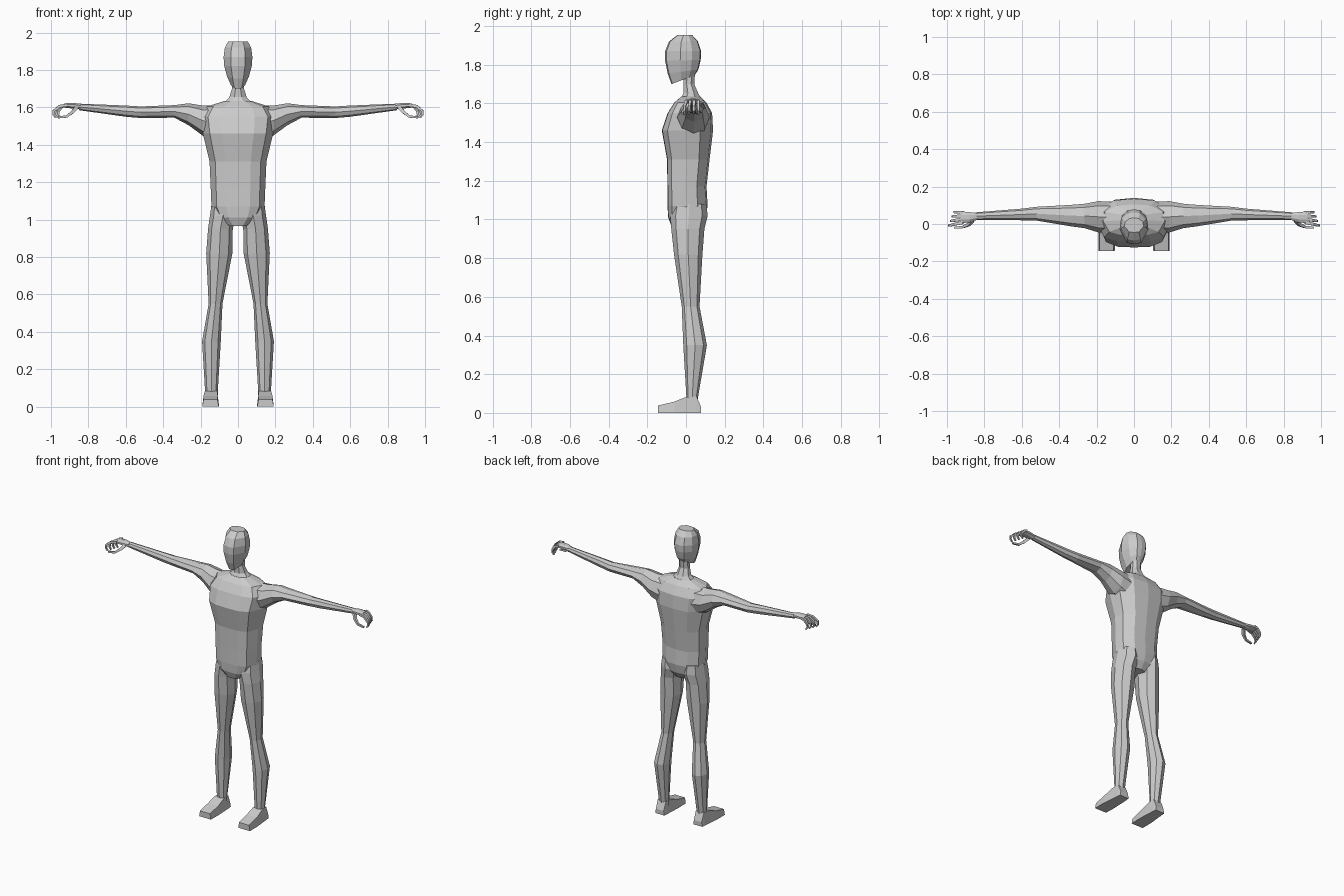
import bpy
from math import sin, cos, pi
from mathutils import Vector

cube = bpy.data.objects.get("Cube")
if cube:
    bpy.data.objects.remove(cube)

grey = bpy.data.materials.new("light_grey")
grey.use_nodes = True
COLOUR = (0.6, 0.6, 0.6, 1)
grey.diffuse_color = COLOUR
grey.node_tree.nodes["Principled BSDF"].inputs["Base Color"].default_value = COLOUR


def ngon(n, turn=0.0):
    return [(cos(2 * pi * i / n + turn), sin(2 * pi * i / n + turn)) for i in range(n)]


def mirrored(half):
    """Close a half outline, running from x = 0 to x = 0, across x."""
    return half + [(-x, y) for x, y in half[-2:0:-1]]


def loft(name, rings, outline, both_sides=False):
    """Skin rings given as (centre, first axis, second axis)."""
    n = len(outline)
    verts = [Vector(c) + Vector(u) * a + Vector(v) * b
             for c, u, v in rings for a, b in outline]
    faces = [(r * n + i, r * n + (i + 1) % n, (r + 1) * n + (i + 1) % n, (r + 1) * n + i)
             for r in range(len(rings) - 1) for i in range(n)]
    faces += [tuple(reversed(range(n))), tuple(range(len(verts) - n, len(verts)))]
    mesh = bpy.data.meshes.new(name)
    mesh.from_pydata(verts, [], faces)
    mesh.materials.append(grey)
    ob = bpy.data.objects.new(name, mesh)
    bpy.context.collection.objects.link(ob)
    # Consistent outward normals
    import bmesh
    bm = bmesh.new()
    bm.from_mesh(mesh)
    bmesh.ops.recalc_face_normals(bm, faces=bm.faces)
    bm.to_mesh(mesh)
    bm.free()
    if both_sides:
        ob.modifiers.new("mirror", 'MIRROR').use_mirror_merge = False
    return ob


def level(x0, x1, front, back, z_front, z_back=None):
    """Ring spanning x0..x1 and front..back, tilted if the two heights differ."""
    z_back = z_front if z_back is None else z_back
    return (((x0 + x1) / 2, (front + back) / 2, (z_front + z_back) / 2),
            ((x1 - x0) / 2, 0, 0),
            (0, (back - front) / 2, (z_back - z_front) / 2))


def upright(x, front, back, low, high):
    """Ring across an arm."""
    return ((x, (front + back) / 2, (low + high) / 2),
            (0, (back - front) / 2, 0), (0, 0, (high - low) / 2))


def digit(name, path, width):
    """Tapered four-sided finger along a path."""
    pts = [Vector(p) for p in path]
    rings = []
    for i, p in enumerate(pts):
        d = (pts[min(i + 1, len(pts) - 1)] - pts[max(i - 1, 0)]).normalized()
        side = d.cross(Vector((0, 1, 0))).normalized()
        w = width * (1 - 0.5 * i / (len(pts) - 1))
        rings.append((p, side.cross(d) * w, side * w))
    return loft(name, rings, ngon(4, pi / 4), True)


# Torso: broad flat chest, bevelled flanks, shoulders closing to the neck
body = mirrored([(0, -1), (.45, -.98), (.8, -.78), (1, -.1), (.94, .5), (.55, .92), (0, 1)])
loft("torso", [
    level(-.055, .055, -.075, .07, .965),
    level(-.115, .115, -.092, .10, 1.01),
    level(-.142, .142, -.096, .112, 1.07),
    level(-.146, .146, -.096, .106, 1.17),
    level(-.152, .152, -.098, .122, 1.31),
    level(-.188, .188, -.125, .140, 1.46),
    level(-.200, .200, -.095, .135, 1.55),
    level(-.165, .165, -.06, .105, 1.605),
    level(-.07, .07, -.025, .075, 1.635),
], body)

# Neck
loft("neck", [
    level(-.095, .095, -.04, .09, 1.61),
    level(-.05, .05, -.015, .065, 1.655),
    level(-.035, .035, -.015, .045, 1.70),
    level(-.035, .035, -.015, .05, 1.77),
], ngon(8, pi / 8))

# Head: flat face plane and sloping jaw
skull = mirrored([(0, -1), (.5, -.92), (1, -.15), (.9, .5), (.45, .95), (0, 1)])
loft("head", [
    level(-.038, .038, -.075, .045, 1.70, 1.745),
    level(-.058, .058, -.095, .064, 1.755, 1.775),
    level(-.074, .074, -.108, .076, 1.82, 1.825),
    level(-.077, .077, -.108, .078, 1.87),
    level(-.070, .070, -.088, .062, 1.92),
    level(-.052, .052, -.045, .032, 1.953),
], skull)

# Arms: deep at the armpit, slim at the wrist
loft("arms", [
    upright(.12, -.05, .12, 1.42, 1.61),
    upright(.19, -.045, .122, 1.45, 1.61),
    upright(.265, -.022, .108, 1.505, 1.622),
    upright(.34, -.012, .102, 1.545, 1.612),
    upright(.52, .018, .092, 1.543, 1.605),
    upright(.60, .02, .082, 1.55, 1.61),
    upright(.85, .022, .062, 1.585, 1.62),
], ngon(8), True)

# Hands: palm with curled fingers and a thumb
loft("palms", [
    upright(.84, .02, .06, 1.588, 1.62),
    upright(.88, .006, .066, 1.592, 1.626),
    upright(.93, .002, .07, 1.598, 1.622),
], ngon(8, pi / 8), True)
for i, finger in enumerate(("index", "middle", "ring", "little")):
    y, tip = .008 + .018 * i, -.008 + .024 * i
    reach = .065 - .009 * i
    digit(finger + "_fingers", [
        (.915, y, 1.612), (.915 + reach * .6, (y + tip) / 2, 1.606),
        (.92 + reach, tip, 1.582), (.923 + reach, tip, 1.562),
        (.91 + reach, tip, 1.545)], .012)
digit("thumbs", [(.865, .02, 1.598), (.885, -.004, 1.575),
                 (.915, -.016, 1.552), (.962, -.02, 1.546)], .014)

# Legs: hip, thigh, knee, calf, ankle
loft("legs", [
    level(.02, .142, -.07, .105, 1.08),
    level(.012, .150, -.082, .112, 1.02),
    level(.028, .160, -.076, .095, .95),
    level(.030, .170, -.062, .085, .82),
    level(.083, .157, -.022, .070, .55),
    level(.092, .192, -.014, .108, .35),
    level(.108, .176, .002, .062, .08),
    level(.108, .176, .002, .062, .04),
], ngon(8, pi / 8)and [(a * 1.0, b) for a, b in ngon(8)], True)

# Feet: wedge rising from the toe to the ankle
sole = [(-1, -1), (1, -1), (.85, 1), (-.85, 1)]
loft("feet", [((x, y, h / 2), (w, 0, 0), (0, 0, h / 2)) for x, y, w, h in (
    (.147, -.145, .044, .038), (.146, -.06, .045, .058),
    (.144, .0, .040, .082), (.143, .055, .036, .085), (.143, .078, .034, .03))],
    sole, True)
